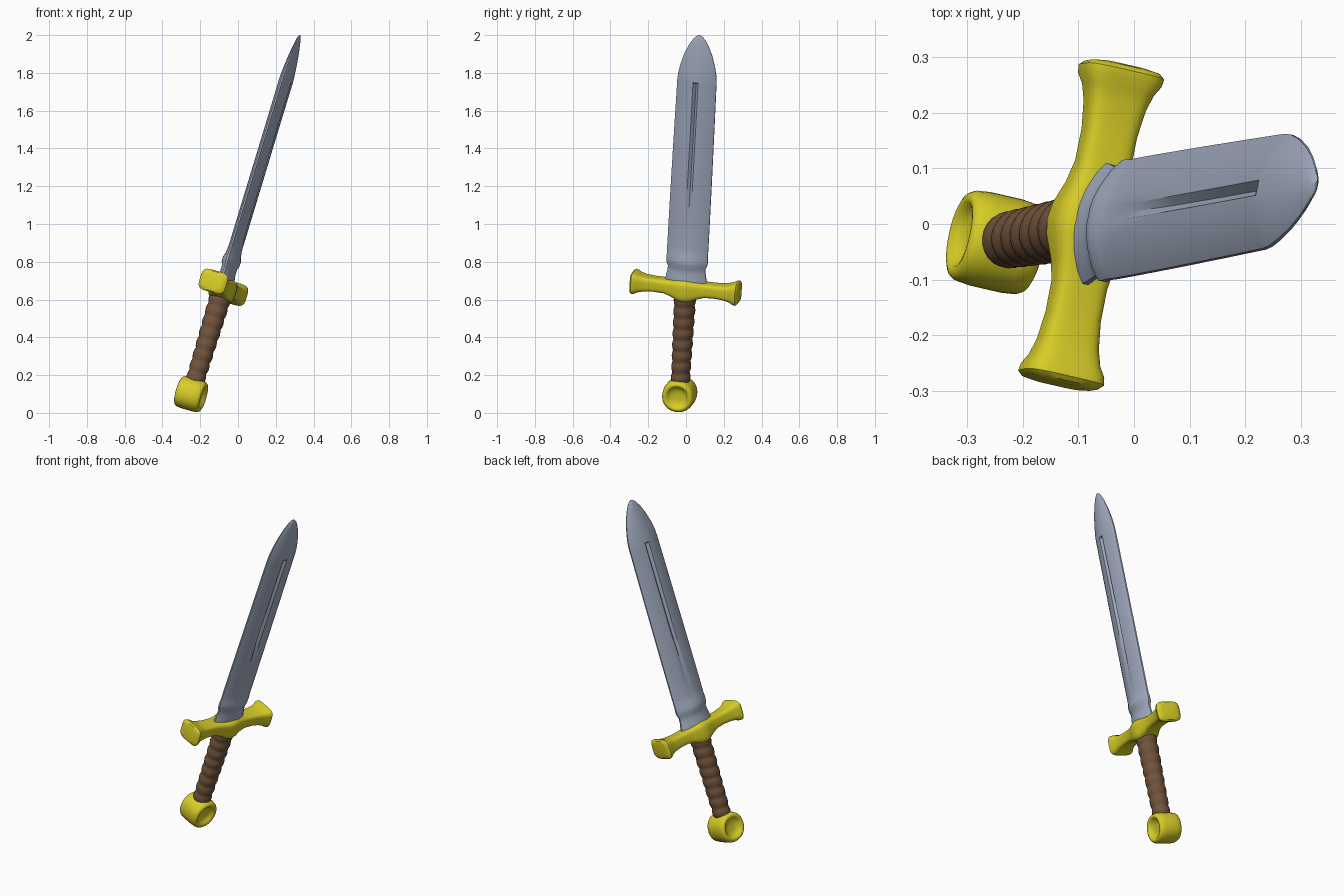
import bpy, math
from mathutils import Matrix, Vector

if "Cube" in bpy.data.objects:
    bpy.data.objects.remove(bpy.data.objects["Cube"])

# Sword frame: U = blade thickness, V = crossguard direction, W = along the blade
W = Vector((0.2896, 0.0526, 0.9557)).normalized()
V = Vector((0.1915, 0.975, -0.113))
V = (V - W * V.dot(W)).normalized()
U = V.cross(W)
FRAME = Matrix((U, V, W)).transposed().to_4x4()
FRAME.translation = (-0.077, -0.002, 0.665)


def material(name, rgb):
    m = bpy.data.materials.new(name)
    m.diffuse_color = (*rgb, 1)
    m.use_nodes = True
    m.node_tree.nodes["Principled BSDF"].inputs["Base Color"].default_value = m.diffuse_color
    return m


STEEL = material("steel", (0.37, 0.42, 0.54))
GOLD = material("yellow gold", (0.68, 0.61, 0.02))
LEATHER = material("brown leather", (0.165, 0.088, 0.045))


def loft(name, rings, mat, angle=35):
    """Skin equal-sized rings of local points, cap both ends."""
    n = len(rings[0])
    verts = [FRAME @ Vector(p) for r in rings for p in r]
    faces = [(i * n + j, i * n + (j + 1) % n, (i + 1) * n + (j + 1) % n, (i + 1) * n + j)
             for i in range(len(rings) - 1) for j in range(n)]
    faces.append(tuple(reversed(range(n))))
    faces.append(tuple(range(len(verts) - n, len(verts))))
    me = bpy.data.meshes.new(name)
    me.from_pydata(verts, [], faces)
    me.materials.append(mat)
    ob = bpy.data.objects.new(name, me)
    bpy.context.collection.objects.link(ob)
    bpy.ops.object.select_all(action='DESELECT')
    bpy.context.view_layer.objects.active = ob
    ob.select_set(True)
    bpy.ops.object.mode_set(mode='EDIT')
    bpy.ops.mesh.select_all(action='SELECT')
    bpy.ops.mesh.normals_make_consistent(inside=False)
    bpy.ops.object.mode_set(mode='OBJECT')
    bpy.ops.object.shade_smooth_by_angle(angle=math.radians(angle))
    return ob


def oval(a, b, power=1.0, n=32):
    """Superellipse outline; a smaller power gives a boxier shape."""
    pts = []
    for i in range(n):
        t = 2 * math.pi * (i + 0.5) / n
        c, s = math.cos(t), math.sin(t)
        pts.append((a * math.copysign(abs(c) ** power, c), b * math.copysign(abs(s) ** power, s)))
    return pts


# Blade: (height, half width, half thickness, groove depth)
stations = [
    (0.03, 0.112, 0.044, 0), (0.06, 0.108, 0.042, 0), (0.085, 0.103, 0.038, 0),
    (0.11, 0.101, 0.039, 0), (0.13, 0.110, 0.046, 0), (0.155, 0.112, 0.046, 0),
    (0.18, 0.110, 0.038, 0), (0.22, 0.111, 0.033, 0), (0.32, 0.111, 0.033, 0.004),
    (0.60, 0.110, 0.033, 0.012), (0.90, 0.108, 0.033, 0.014), (1.135, 0.106, 0.034, 0.016),
    (1.142, 0.106, 0.034, 0), (1.18, 0.103, 0.032, 0), (1.23, 0.093, 0.028, 0),
    (1.29, 0.075, 0.022, 0), (1.34, 0.053, 0.015, 0), (1.375, 0.031, 0.010, 0),
    (1.392, 0.014, 0.005, 0), (1.397, 0.003, 0.002, 0)]
rings = []
for w, h, t, g in stations:
    k = min(0.014, h * 0.15)
    side = [(0.12 * t, h), (0.45 * t, 0.82 * h), (0.8 * t, 0.5 * h), (0.95 * t, 0.28 * h),
            (t, k), (t - g, 0)]
    half = side + [(u, -v) for u, v in reversed(side[:-1])]
    rings.append([(u, v, w) for u, v in half] + [(-u, v, w) for u, v in reversed(half)])
loft("blade", rings, STEEL)

# Crossguard: (distance from centre, half depth, half height, vertical offset), mirrored
arm = [(0, 0.072, 0.062, -0.012), (0.03, 0.068, 0.058, -0.011), (0.07, 0.055, 0.046, -0.006),
       (0.11, 0.048, 0.038, -0.001), (0.17, 0.048, 0.037, 0), (0.22, 0.054, 0.041, 0),
       (0.25, 0.062, 0.048, 0), (0.268, 0.072, 0.057, 0), (0.282, 0.074, 0.059, 0),
       (0.29, 0.066, 0.052, 0), (0.294, 0.045, 0.035, 0)]
full = [(-v, a, b, o) for v, a, b, o in reversed(arm[1:])] + arm
loft("crossguard", [[(x, v, z + o) for x, z in oval(a, b, 0.5)] for v, a, b, o in full], GOLD)

# Grip: ribbed leather wrap, slightly thicker toward the guard
rings = []
RIBS, STEPS = 8, 6
for i in range(RIBS * STEPS + 1):
    f = i / (RIBS * STEPS)
    bulge = abs(math.sin(math.pi * i / STEPS))
    r = 0.045 + 0.009 * f + 0.006 * bulge
    # rings lean a little, like a spiral wrap
    rings.append([(x, y, -0.53 + 0.49 * f + 0.08 * y) for x, y in oval(r, r, 1, 24)])
loft("grip", rings, LEATHER, 40)

# Pommel: thick disc across the blade with a dished hollow on both faces
profile = [(0.046, 0.0), (0.046, 0.02), (0.049, 0.04), (0.058, 0.052), (0.068, 0.060),
           (0.070, 0.068), (0.066, 0.077), (0.056, 0.083), (0.03, 0.086)]
profile[0] = (0.046, 0.004)
full = [(-u, r) for u, r in profile] + [(u, r) for u, r in reversed(profile)]
loft("pommel", [[(u, y, z - 0.592) for y, z in oval(r, r, 0.93)] for u, r in full], GOLD, 50)
